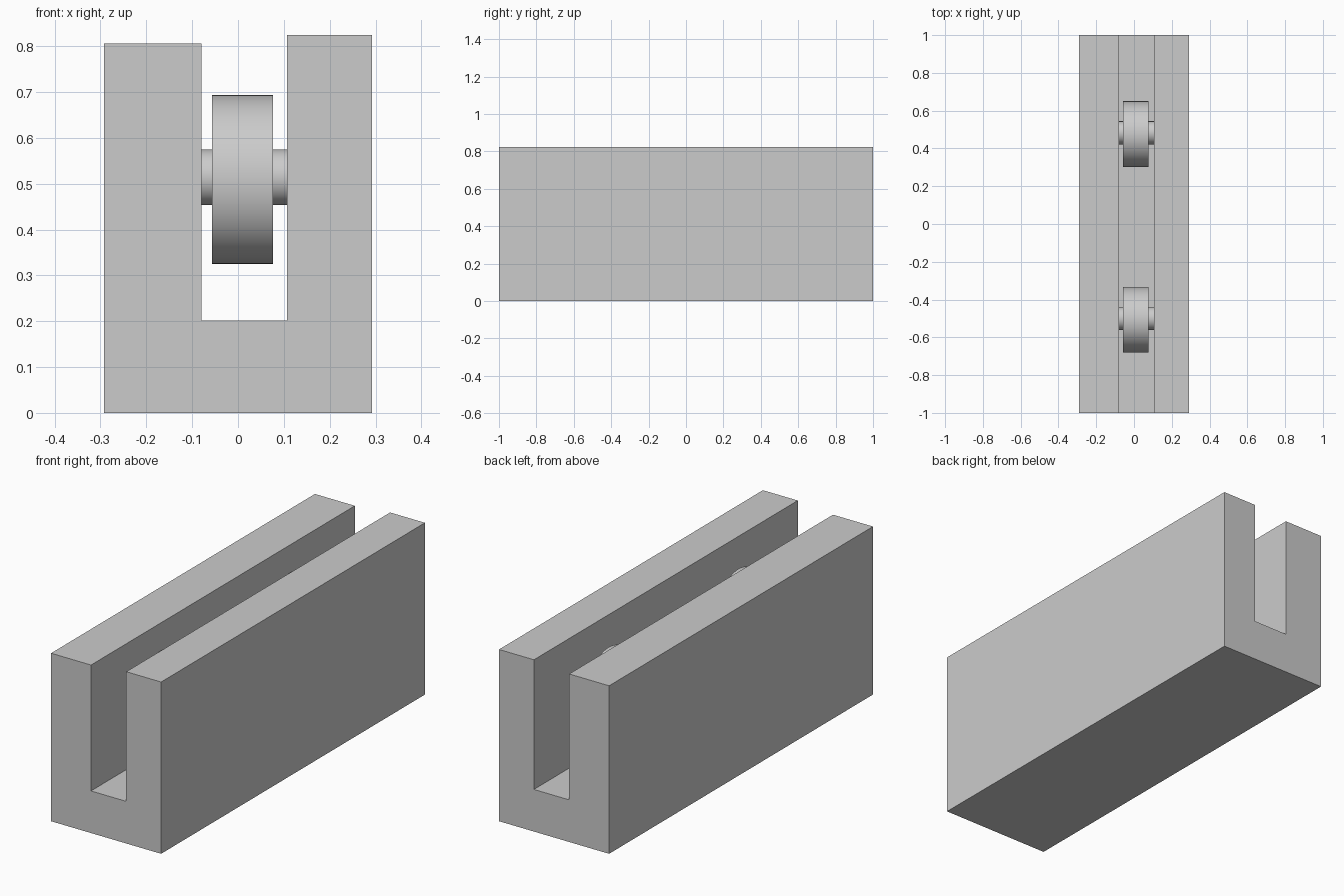
import bpy, bmesh, math

cube = bpy.data.objects.get("Cube")
if cube:
    bpy.data.objects.remove(cube, do_unlink=True)

grey = bpy.data.materials.new("plain_grey")
grey.use_nodes = True
colour = (0.6, 0.6, 0.6, 1)
grey.diffuse_color = colour
grey.node_tree.nodes["Principled BSDF"].inputs["Base Color"].default_value = colour


def channel(name, profile, half_length):
    """Extrude an x-z outline along y."""
    bm = bmesh.new()
    face = bm.faces.new([bm.verts.new((x, -half_length, z)) for x, z in profile])
    result = bmesh.ops.extrude_face_region(bm, geom=[face])
    verts = [v for v in result["geom"] if isinstance(v, bmesh.types.BMVert)]
    bmesh.ops.translate(bm, verts=verts, vec=(0, 2 * half_length, 0))
    bmesh.ops.recalc_face_normals(bm, faces=bm.faces)
    mesh = bpy.data.meshes.new(name)
    bm.to_mesh(mesh)
    bm.free()
    mesh.materials.append(grey)
    bpy.context.collection.objects.link(bpy.data.objects.new(name, mesh))


def disc(name, x0, x1, y, z, ry, rz):
    """Round part with its axis along x."""
    bpy.ops.mesh.primitive_cylinder_add(
        vertices=64, radius=1, depth=x1 - x0,
        location=((x0 + x1) / 2, y, z), rotation=(0, math.pi / 2, 0))
    obj = bpy.context.object
    obj.name = name
    obj.scale = (rz, ry, 1)
    obj.data.materials.append(grey)
    bpy.ops.object.transform_apply(location=False, rotation=True, scale=True)
    bpy.ops.object.shade_smooth_by_angle(angle=math.radians(30))


# U-shaped channel with one wall slightly taller
channel("channel_body", [(-0.292, 0), (0.292, 0), (0.292, 0.824), (0.107, 0.824),
                         (0.107, 0.202), (-0.08, 0.202), (-0.08, 0.806),
                         (-0.292, 0.806)], 1)

# Two rollers on axles spanning the slot
for side, y in (("front", -0.5), ("rear", 0.483)):
    disc(side + "_axle", -0.085, 0.112, y, 0.514, 0.061, 0.061)
    disc(side + "_roller", -0.057, 0.076, y - 0.007, 0.509, 0.174, 0.184)
